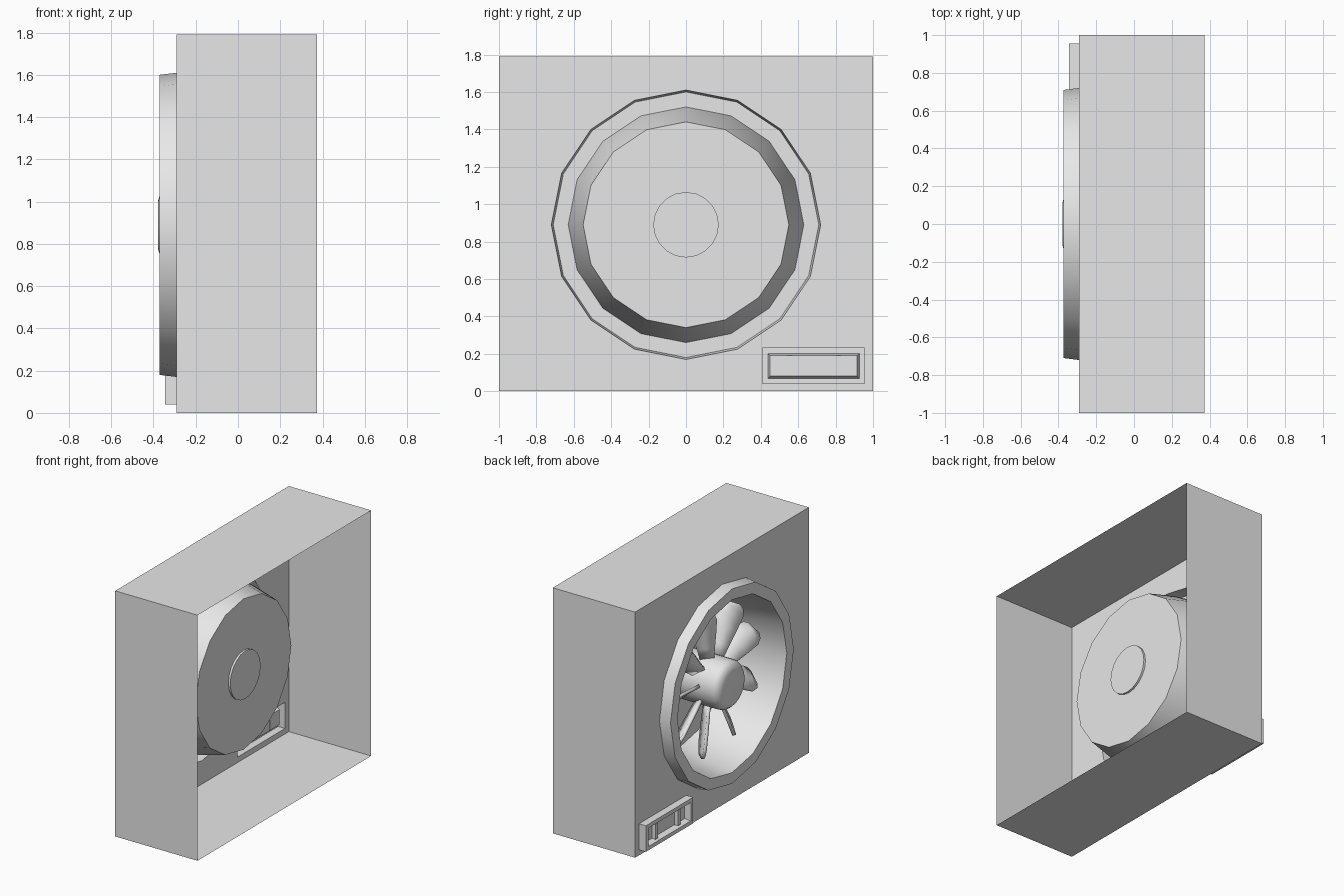
import bpy, bmesh, math
from mathutils import Matrix, Vector

if "Cube" in bpy.data.objects:
    bpy.data.objects.remove(bpy.data.objects["Cube"])

grey = bpy.data.materials.new("plain_grey")
grey.use_nodes = True
grey.diffuse_color = (0.8, 0.8, 0.8, 1)
grey.node_tree.nodes["Principled BSDF"].inputs["Base Color"].default_value = (0.8, 0.8, 0.8, 1)

AXIS_Z = 0.89          # height of the fan axis
HEIGHT = 1.79
WALL, BACK = -0.29, 0.374
SIDES = 16


def make(name, bm, smooth=None):
    """Turn a bmesh into a named, coloured object."""
    mesh = bpy.data.meshes.new(name)
    bm.to_mesh(mesh)
    bm.free()
    mesh.materials.append(grey)
    obj = bpy.data.objects.new(name, mesh)
    bpy.context.collection.objects.link(obj)
    if smooth:
        bpy.ops.object.select_all(action='DESELECT')
        obj.select_set(True)
        bpy.context.view_layer.objects.active = obj
        bpy.ops.object.shade_smooth_by_angle(angle=math.radians(smooth))
    return obj


def circle(x, radius, sides):
    return [Vector((x, radius * math.sin(math.tau * i / sides),
                    AXIS_Z + radius * math.cos(math.tau * i / sides))) for i in range(sides)]


def rect(x, y0, y1, z0, z1):
    return [Vector((x, y, z)) for y, z in ((y0, z0), (y1, z0), (y1, z1), (y0, z1))]


def loft(name, loops, cap_start=False, cap_end=False, smooth=None):
    """Skin a run of matching closed loops."""
    bm = bmesh.new()
    rings = [[bm.verts.new(p) for p in loop] for loop in loops]
    n = len(rings[0])
    for a, b in zip(rings, rings[1:]):
        for i in range(n):
            j = (i + 1) % n
            bm.faces.new((a[i], a[j], b[j], b[i]))
    if cap_start:
        bm.faces.new(rings[0][::-1])
    if cap_end:
        bm.faces.new(rings[-1])
    return make(name, bm, smooth)


# Open-backed case: four side walls
loft("case_sides", [rect(WALL, -1, 1, 0, HEIGHT), rect(BACK, -1, 1, 0, HEIGHT)])

# Face wall, pierced for the fan ring and the control panel
PANEL = (0.41, 0.955, 0.04, 0.23)
bm = bmesh.new()
for loop in (rect(WALL, -1, 1, 0, HEIGHT), circle(WALL, 0.72, SIDES), rect(WALL, *PANEL)):
    vs = [bm.verts.new(p) for p in loop]
    for i, v in enumerate(vs):
        bm.edges.new((v, vs[(i + 1) % len(vs)]))
bmesh.ops.triangle_fill(bm, edges=bm.edges[:], use_beauty=True, normal=(-1, 0, 0))
bmesh.ops.dissolve_limit(bm, angle_limit=0.01, verts=bm.verts[:], edges=bm.edges[:])
make("face_wall", bm)

# Raised ring folding inward into a tapering drum with a closed end
drum = [(WALL, 0.72), (-0.372, 0.71), (-0.372, 0.63), (-0.16, 0.60), (0.045, 0.55)]
loft("fan_drum", [circle(x, r, SIDES) for x, r in drum], cap_end=True, smooth=40)

# Hub with a rounded nose
hub = [(-0.378, 0.115), (-0.368, 0.15), (-0.345, 0.17), (-0.32, 0.175), (0.06, 0.175)]
loft("fan_hub", [circle(x, r, 20) for x, r in hub], True, True, smooth=50)

# Nine twisted paddle blades
blade_sections = [(0.15, 0.045, 52), (0.25, 0.06, 50), (0.36, 0.08, 47),
                  (0.46, 0.095, 45), (0.51, 0.08, 44), (0.535, 0.05, 44)]
for k in range(9):
    bm = bmesh.new()
    rows = []
    for radius, half, pitch in blade_sections:
        chord = Vector((math.sin(math.radians(pitch)), math.cos(math.radians(pitch)), 0))
        rows.append([bm.verts.new(chord * half * s + Vector((-0.19, 0, radius)))
                     for s in (-1, 0, 1)])
    for a, b in zip(rows, rows[1:]):
        for i in range(2):
            bm.faces.new((a[i], a[i + 1], b[i + 1], b[i]))
    turn = Matrix.Rotation(math.radians(30 + 40 * k), 4, 'X')
    bmesh.ops.transform(bm, matrix=Matrix.Translation((0, 0, AXIS_Z)) @ turn, verts=bm.verts[:])
    blade = make(f"fan_blade_{k + 1}", bm, smooth=40)
    solid = blade.modifiers.new("thickness", 'SOLIDIFY')
    solid.thickness = 0.022
    solid.offset = 0


def inset(x, d):
    y0, y1, z0, z1 = PANEL
    return rect(x, y0 + d, y1 - d, z0 + d, z1 - d)


# Control panel: raised frame with a shallow tray
loft("control_panel", [inset(WALL, 0), inset(-0.345, 0), inset(-0.345, 0.028), inset(-0.305, 0.04)],
     cap_end=True)

# Two upright slider bars in the tray
for i, y in enumerate((0.555, 0.815)):
    loft(f"panel_bar_{i + 1}", [rect(x, y - 0.014, y + 0.014, 0.08, 0.19) for x in (-0.335, -0.304)],
         True, True)
